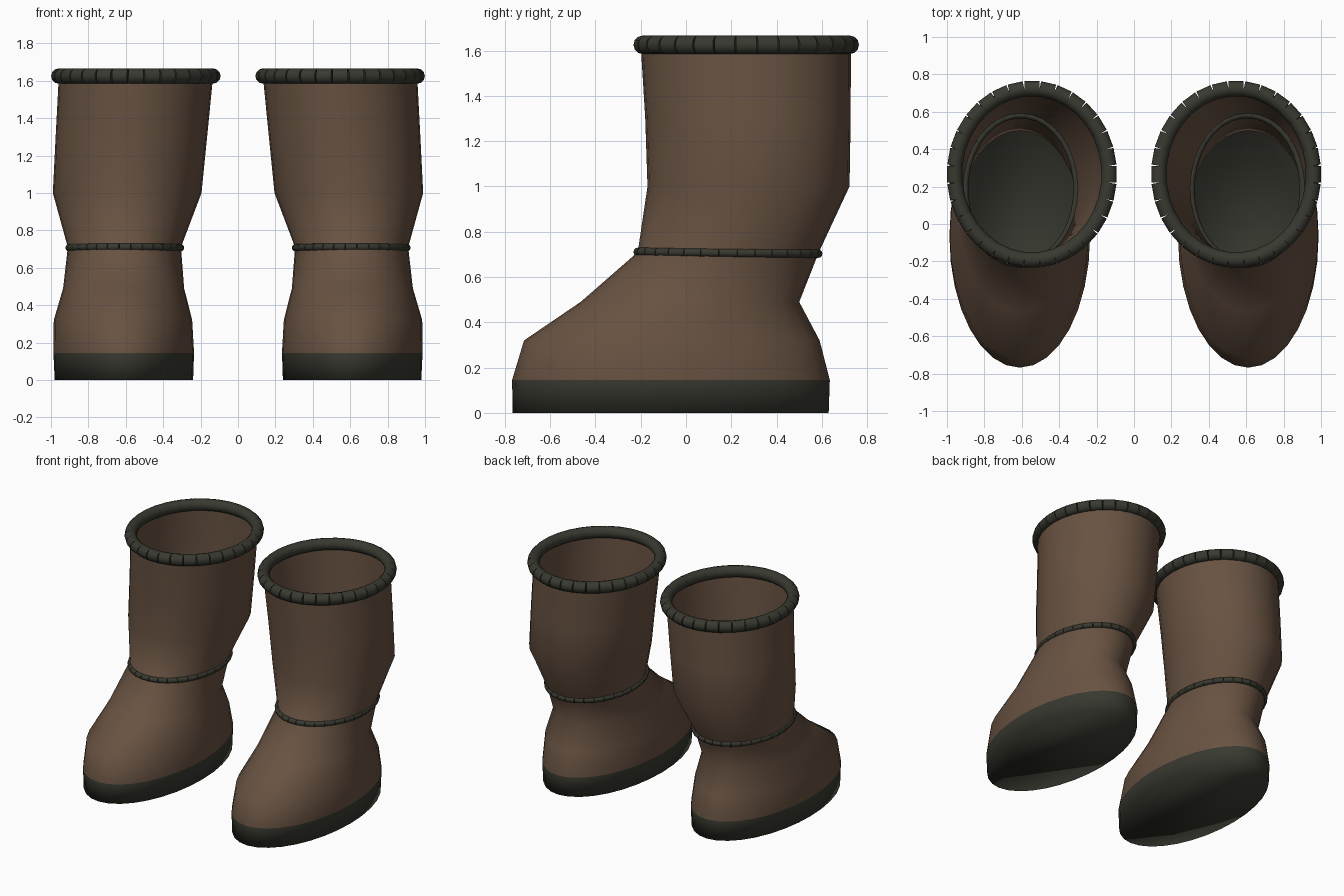
import bpy, bmesh, math
from mathutils import Vector, Matrix

if "Cube" in bpy.data.objects:
    bpy.data.objects.remove(bpy.data.objects["Cube"])

SIDES = 32


def material(name, rgb):
    m = bpy.data.materials.new(name)
    m.diffuse_color = (*rgb, 1)
    m.use_nodes = True
    m.node_tree.nodes["Principled BSDF"].inputs["Base Color"].default_value = m.diffuse_color
    return m


brown = material("brown leather", (0.138, 0.085, 0.054))
dark = material("dark rubber", (0.040, 0.041, 0.030))

# Cross-sections of the boot: z, x min, x max, y min, y max
SECTIONS = [
    (0.00, 0.240, 0.980, -0.765, 0.630),
    (0.145, 0.235, 0.987, -0.768, 0.635),
    (0.32, 0.245, 0.985, -0.715, 0.590),
    (0.49, 0.288, 0.935, -0.465, 0.500),
    (0.71, 0.305, 0.910, -0.213, 0.587),
    (1.00, 0.195, 0.990, -0.170, 0.722),
    (1.30, 0.165, 0.975, -0.180, 0.727),
    (1.625, 0.133, 0.958, -0.200, 0.728),
]


def finish(bm, name, mats):
    mesh = bpy.data.meshes.new(name)
    for f in bm.faces:
        f.smooth = True
    bm.to_mesh(mesh)
    bm.free()
    for m in mats:
        mesh.materials.append(m)
    ob = bpy.data.objects.new(name, mesh)
    bpy.context.collection.objects.link(ob)
    return ob


def on_ellipse(box, t, z, side):
    x0, x1, y0, y1 = box
    return Vector((side * ((x0 + x1) / 2 + (x1 - x0) / 2 * math.cos(t)),
                   (y0 + y1) / 2 + (y1 - y0) / 2 * math.sin(t), z))


def boot_body(name, side):
    # Open shell with a closed sole; lowest band and bottom are rubber
    bm = bmesh.new()
    rings = [[bm.verts.new(on_ellipse(box, math.tau * i / SIDES, z, side))
              for i in range(SIDES)] for z, *box in SECTIONS]
    bm.faces.new(rings[0][::-1]).material_index = 1
    for k, (a, b) in enumerate(zip(rings, rings[1:])):
        for i in range(SIDES):
            j = (i + 1) % SIDES
            f = bm.faces.new((a[i], a[j], b[j], b[i]))
            f.material_index = 1 if k == 0 else 0
    if side < 0:
        bmesh.ops.reverse_faces(bm, faces=bm.faces)
    return finish(bm, name, [brown, dark])


def beaded_ring(name, box, z, radius, tilt, side):
    # Short straight rolls laid end to end around an ellipse
    bm = bmesh.new()
    yc = (box[2] + box[3]) / 2
    for i in range(SIDES):
        a, b = (on_ellipse(box, math.tau * (i + d) / SIDES, z, side) for d in (-0.5, 0.5))
        a.z -= tilt * (a.y - yc)
        b.z -= tilt * (b.y - yc)
        axis = b - a
        rot = axis.to_track_quat('Z', 'Y').to_matrix().to_4x4()
        bmesh.ops.create_cone(bm, cap_ends=True, segments=12, radius1=radius,
                              radius2=radius, depth=axis.length,
                              matrix=Matrix.Translation((a + b) / 2) @ rot)
    ob = finish(bm, name, [dark])
    bpy.context.view_layer.objects.active = ob
    ob.select_set(True)
    bpy.ops.object.shade_smooth_by_angle(angle=math.radians(40))
    ob.select_set(False)


for label, side in (("left", -1), ("right", 1)):
    boot_body(label + "_boot", side)
    beaded_ring(label + "_top_rim", (0.132, 0.960, -0.193, 0.725), 1.625, 0.041, 0, side)
    beaded_ring(label + "_ankle_ring", (0.305, 0.905, -0.215, 0.585), 0.707, 0.019, 0.009, side)
